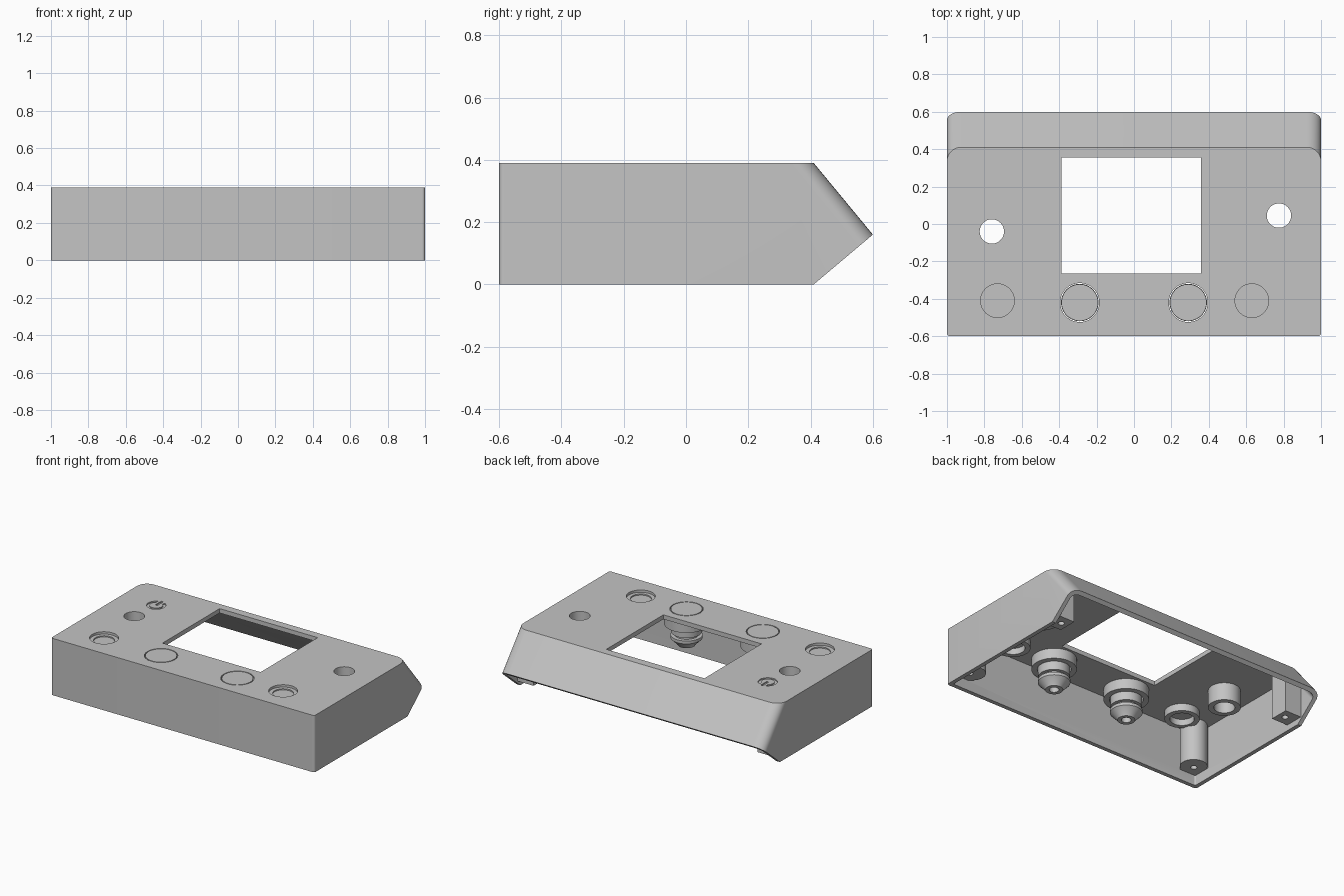
import bpy, bmesh, math
from mathutils import Vector

if "Cube" in bpy.data.objects:
    bpy.data.objects.remove(bpy.data.objects["Cube"], do_unlink=True)

grey = bpy.data.materials.new("plain_grey")
grey.use_nodes = True
COLOR = (0.55, 0.55, 0.55, 1)
grey.diffuse_color = COLOR
grey.node_tree.nodes["Principled BSDF"].inputs["Base Color"].default_value = COLOR

TOP, RIDGE = 0.39, 0.16          # lid height, height of the rear ridge
SHEAR = (0.6 - 0.41) / (TOP - RIDGE)


def finish(name, bm):
    bmesh.ops.recalc_face_normals(bm, faces=bm.faces[:])
    mesh = bpy.data.meshes.new(name)
    bm.to_mesh(mesh)
    bm.free()
    mesh.materials.append(grey)
    ob = bpy.data.objects.new(name, mesh)
    bpy.context.collection.objects.link(ob)
    return ob


def activate(ob):
    bpy.ops.object.select_all(action='DESELECT')
    ob.select_set(True)
    bpy.context.view_layer.objects.active = ob


def combine(target, tools, operation='DIFFERENCE'):
    """Apply booleans one by one and discard the tools."""
    for tool in tools:
        mod = target.modifiers.new("cut", 'BOOLEAN')
        mod.operation, mod.solver, mod.object = operation, 'EXACT', tool
        activate(target)
        bpy.ops.object.modifier_apply(modifier=mod.name)
        bpy.data.objects.remove(tool, do_unlink=True)


def box(name, x0, x1, y0, y1, z0, z1):
    bm = bmesh.new()
    bmesh.ops.create_cube(bm, size=1)
    for v in bm.verts:
        v.co = Vector(((x0 + x1) / 2 + v.co.x * (x1 - x0),
                       (y0 + y1) / 2 + v.co.y * (y1 - y0),
                       (z0 + z1) / 2 + v.co.z * (z1 - z0)))
    return finish(name, bm)


def lathe(name, x, y, profile, sides=48):
    """Closed solid turned round a vertical axis; profile is (radius, z)."""
    bm = bmesh.new()
    rings = [[bm.verts.new((x + r * math.cos(math.tau * i / sides),
                            y + r * math.sin(math.tau * i / sides), z))
              for i in range(sides)] for r, z in profile]
    for a, b in zip(rings, rings[1:]):
        for i in range(sides):
            j = (i + 1) % sides
            bm.faces.new((a[i], a[j], b[j], b[i]))
    bm.faces.new(rings[0])
    bm.faces.new(rings[-1])
    return finish(name, bm)


def cylinder(name, x, y, r, z0, z1):
    return lathe(name, x, y, [(r, z0), (r, z1)])


def leaning_case(name, half, front, back, r_front, r_back, z0, z1):
    """Rounded rectangle block whose rear wall leans with the slope."""
    outline = []
    corners = [(1, 1, r_back, 0), (-1, 1, r_back, 90),
               (-1, -1, r_front, 180), (1, -1, r_front, 270)]
    for sx, sy, r, start in corners:
        for k in range(9):
            a = math.radians(start + k * 90 / 8)
            cy = back - r if sy > 0 else front + r
            outline.append((sx * (half - r) + r * math.cos(a), cy + r * math.sin(a), sy > 0))
    bm = bmesh.new()
    low, high = [[bm.verts.new((x, y + (SHEAR * (RIDGE - z) if rear else 0), z))
                  for x, y, rear in outline] for z in (z0, z1)]
    bm.faces.new(low)
    bm.faces.new(high)
    n = len(outline)
    for i in range(n):
        j = (i + 1) % n
        bm.faces.new((low[i], low[j], high[j], high[i]))
    return finish(name, bm)


# Outer case, with the underside of the rear trimmed on a slant
case = leaning_case("case_shell", 1.0, -0.6, 0.6, 0.016, 0.075, 0, TOP)
bm = bmesh.new()
bm.from_mesh(case.data)
cut = bmesh.ops.bisect_plane(bm, geom=bm.verts[:] + bm.edges[:] + bm.faces[:],
                             plane_co=(0, 0.6, RIDGE), plane_no=(0, RIDGE, -0.19),
                             clear_outer=True)
rim = [e for e in cut["geom_cut"] if isinstance(e, bmesh.types.BMEdge)]
bmesh.ops.holes_fill(bm, edges=rim)
bmesh.ops.recalc_face_normals(bm, faces=bm.faces[:])
bm.to_mesh(case.data)
bm.free()

# Cavity: whatever is removed from it stays solid in the case
cavity = leaning_case("cavity", 0.972, -0.572, 0.562, 0.01, 0.05, -0.2, TOP - 0.03)
BUTTONS = [(-0.29, -0.42), (0.29, -0.42)]
LAMPS = [(-0.73, -0.41), (0.63, -0.41)]
HOLES = [(-0.76, -0.04), (0.775, 0.045)]
SCREWS = [(s * 0.9, y, z) for s in (-1, 1) for y, z in ((-0.5, 0.07), (0.375, 0.04))]
solids = []
for x, y in BUTTONS:
    solids.append(cylinder("guide", x, y, 0.14, 0.29, 0.5))
for x, y in LAMPS:
    solids.append(cylinder("lamp_socket", x, y, 0.108, 0.31, 0.5))
for x, y in HOLES:
    solids.append(cylinder("hole_boss", x, y, 0.1, 0.24, 0.5))
for x, y, z in SCREWS:
    s = math.copysign(1, x)
    xs = sorted((s * 0.85, s * 1.1))
    ys = (-0.7, -0.45) if y < 0 else (0.31, 0.44)
    solids.append(box("post_block", *xs, *ys, z, 0.5))
    if y < 0:
        solids.append(cylinder("post_round", x - s * 0.01, y + 0.01, 0.085, z, 0.5))
combine(cavity, solids)
combine(case, [cavity])

# Openings: display window, through holes, button bores, lamp seats, screws
cuts = [box("window", -0.388, 0.357, -0.265, 0.355, 0.3, 0.5)]
for x, y in HOLES:
    cuts.append(cylinder("hole", x, y, 0.065, 0.1, 0.5))
for x, y in BUTTONS:
    cuts.append(cylinder("bore", x, y, 0.104, 0.1, 0.5))
for x, y in LAMPS:
    cuts.append(lathe("seat", x, y, [(0.065, 0.366), (0.065, 0.374), (0.09, 0.374), (0.09, 0.5)]))
    cuts.append(cylinder("socket", x, y, 0.075, 0.2, 0.352))
for x, y, z in SCREWS:
    cuts.append(cylinder("screw", x, y, 0.02, z - 0.1, z + 0.12))

# Shallow engraved open ring with a short tick on the lid
mark = cylinder("mark", -0.74, 0.17, 0.06, TOP - 0.008, 0.5)
combine(mark, [cylinder("mark_core", -0.74, 0.17, 0.042, 0.3, 0.6),
               box("mark_gap", -0.765, -0.715, 0.17, 0.3, 0.3, 0.6)])
cuts += [mark, box("tick", -0.748, -0.732, 0.17, 0.235, TOP - 0.008, 0.5)]
combine(case, cuts)

# Push buttons: cap, stem, tapered foot and a socket in the tip
buttons = []
for side, (x, y) in zip(("right", "left"), BUTTONS):
    buttons.append(lathe(side + "_button", x, y, [
        (0.098, TOP), (0.098, 0.235), (0.075, 0.235), (0.075, 0.215), (0.1, 0.215),
        (0.1, 0.195), (0.06, 0.155), (0.055, 0.145), (0.03, 0.145), (0.03, 0.2)]))

for ob in [case] + buttons:
    activate(ob)
    bpy.ops.object.shade_smooth_by_angle(angle=math.radians(30))
